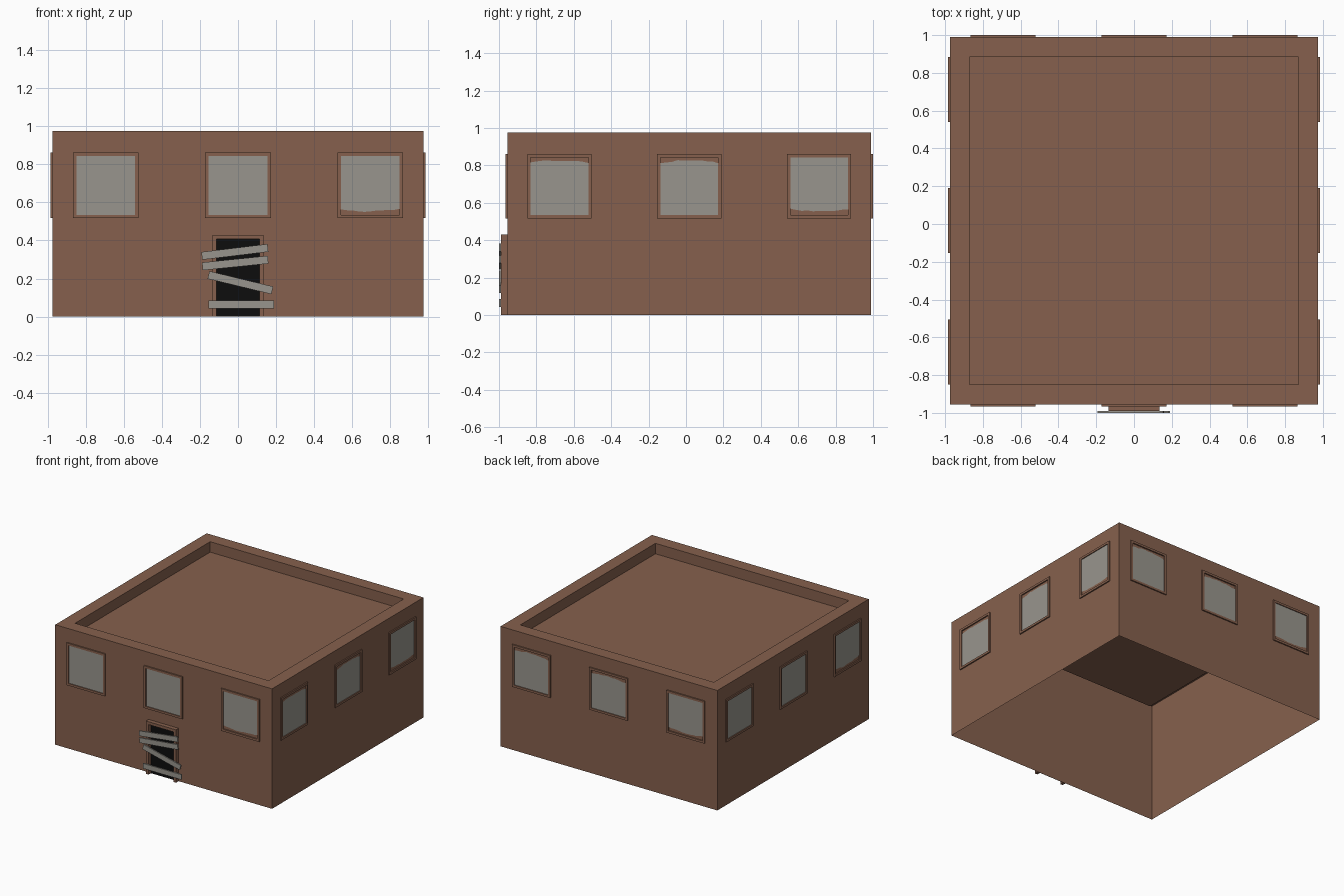
import bpy, bmesh, math, random
from mathutils import Matrix, Vector

if "Cube" in bpy.data.objects:
    bpy.data.objects.remove(bpy.data.objects["Cube"])

random.seed(4)
HX, Y0, Y1, H = 0.975, -0.955, 0.99, 0.975
YC = (Y0 + Y1) / 2


def material(name, rgb):
    m = bpy.data.materials.new(name)
    m.diffuse_color = (*rgb, 1)
    m.use_nodes = True
    m.node_tree.nodes["Principled BSDF"].inputs["Base Color"].default_value = m.diffuse_color
    return m


BROWN = material("brown wall", (0.238, 0.118, 0.075))
GREY = material("weathered grey", (0.318, 0.302, 0.270))
BLACK = material("dark doorway", (0.004, 0.004, 0.004))


def finish(name, bm, mat, matrix=Matrix()):
    me = bpy.data.meshes.new(name)
    bm.to_mesh(me)
    bm.free()
    me.materials.append(mat)
    ob = bpy.data.objects.new(name, me)
    ob.matrix_world = matrix
    bpy.context.collection.objects.link(ob)
    return ob


def wall_matrix(cx, cy, angle):
    # local x runs along the wall, local -y points outward
    return Matrix.Translation((cx, cy, 0)) @ Matrix.Rotation(angle, 4, 'Z')


def frame(name, x0, x1, z0, z1, w, depth, matrix, sill=True):
    # raised border; without a sill it is open at the bottom like a doorway
    bm = bmesh.new()
    zi = z0 + w if sill else z0
    outer = [(x0, z0), (x0, z1), (x1, z1), (x1, z0)]
    inner = [(x0 + w, zi), (x0 + w, z1 - w), (x1 - w, z1 - w), (x1 - w, zi)]
    of, inf = ([bm.verts.new((x, -depth, z)) for x, z in p] for p in (outer, inner))
    ob, inb = ([bm.verts.new((x, 0, z)) for x, z in p] for p in (outer, inner))
    for i in range(4 if sill else 3):
        j = (i + 1) % 4
        bm.faces.new((of[i], of[j], inf[j], inf[i]))
        bm.faces.new((of[i], ob[i], ob[j], of[j]))
        bm.faces.new((inf[i], inf[j], inb[j], inb[i]))
    if not sill:
        for i in (0, 3):
            bm.faces.new((of[i], inf[i], inb[i], ob[i]))
    bmesh.ops.recalc_face_normals(bm, faces=bm.faces)
    return finish(name, bm, BROWN, matrix)


def plate(name, points, depth, mat, matrix):
    bm = bmesh.new()
    f = bm.faces.new([bm.verts.new((x, -depth, z)) for x, z in points])
    f.normal_update()
    if f.normal.y > 0:
        f.normal_flip()
    bmesh.ops.triangulate(bm, faces=[f])
    return finish(name, bm, mat, matrix)


# Building shell: open underneath, sunken roof behind a parapet
bm = bmesh.new()
bmesh.ops.create_cube(bm, size=1, matrix=Matrix.Translation((0, YC, H / 2))
                      @ Matrix.Diagonal((2 * HX, Y1 - Y0, H, 1)))
bmesh.ops.delete(bm, geom=[f for f in bm.faces if f.normal.z < -0.5], context='FACES_ONLY')
top = [f for f in bm.faces if f.normal.z > 0.5][0]
bmesh.ops.inset_region(bm, faces=[top], thickness=0.148)
# drop the roof, adding upright parapet sides
roof = bmesh.ops.extrude_face_region(bm, geom=[top])["geom"]
bmesh.ops.translate(bm, verts=[v for v in roof if isinstance(v, bmesh.types.BMVert)],
                    vec=(0, 0, -0.085))
if top.is_valid:
    bmesh.ops.delete(bm, geom=[top], context='FACES_ONLY')
finish("building_shell", bm, BROWN)


def ragged(cx, style):
    # pane outline with a torn top or bottom edge
    x0, x1, z0, z1 = cx - 0.155, cx + 0.155, 0.535, 0.845
    n = 10
    steps = [x0 + (x1 - x0) * i / n for i in range(n + 1)]

    def edge(z, sign, torn):
        if not torn:
            return [(x0, z), (x1, z)]
        return [(x, z + sign * (0.031 - 0.013 * math.sin(math.pi * i / n)
                                + random.uniform(-0.004, 0.004)))
                for i, x in enumerate(steps)]
    return edge(z0, 1, style == "bottom") + edge(z1, -1, style == "top")[::-1]


# Three windows on each wall
walls = {
    "front": (wall_matrix(0, Y0, 0), ("full", "full", "bottom")),
    "right": (wall_matrix(HX, YC, math.pi / 2), ("top", "top", "bottom")),
    "back": (wall_matrix(0, Y1, math.pi), ("top", "top", "bottom")),
    "left": (wall_matrix(-HX, YC, -math.pi / 2), ("full", "full", "bottom")),
}
for side, (mat4, styles) in walls.items():
    for i, style in enumerate(styles):
        cx = (i - 1) * 0.694
        frame(f"{side}_window_frame_{i + 1}", cx - 0.172, cx + 0.172, 0.517, 0.861,
              0.018, 0.01, mat4)
        plate(f"{side}_window_pane_{i + 1}", ragged(cx, style), 0.003, GREY, mat4)

# Doorway
front = walls["front"][0]
frame("door_frame", -0.135, 0.135, 0, 0.43, 0.023, 0.034, front, sill=False)
plate("door_opening", [(-0.112, 0), (0.112, 0), (0.112, 0.407), (-0.112, 0.407)],
      0.003, BLACK, front)

# Boards nailed across the doorway
boards = [((-0.19, 0.319), (0.157, 0.361)), ((-0.187, 0.264), (0.158, 0.299)),
          ((-0.155, 0.219), (0.180, 0.138)), ((-0.155, 0.064), (0.190, 0.064))]
for i, (a, b) in enumerate(boards):
    a, b = Vector(a), Vector(b)
    d, mid = b - a, (a + b) / 2
    bm = bmesh.new()
    bmesh.ops.create_cube(bm, size=1, matrix=Matrix.Diagonal((d.length, 0.011, 0.041, 1)))
    finish(f"door_board_{i + 1}", bm, GREY,
           Matrix.Translation((mid.x, -0.9945, mid.y))
           @ Matrix.Rotation(-math.atan2(d.y, d.x), 4, 'Y'))
